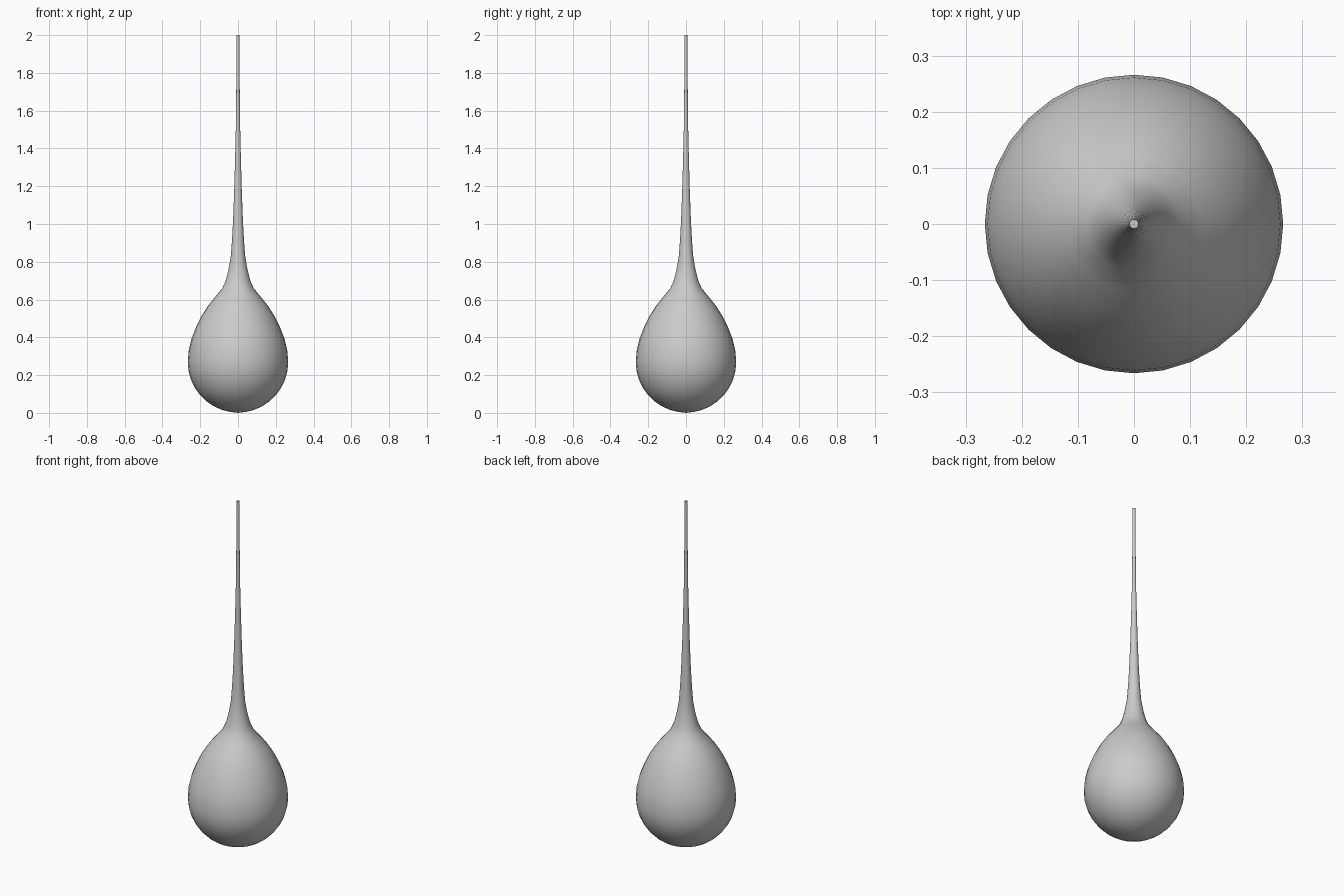
import bpy, bmesh, math

if "Cube" in bpy.data.objects:
    bpy.data.objects.remove(bpy.data.objects["Cube"])

SEGMENTS = 32
R = 0.266

# Profile: round belly, then tapering neck (radius, height)
belly = [(R * math.sin(math.radians(a)), 0.27 - 0.268 * math.cos(math.radians(a)))
         for a in range(10, 91, 10)]
neck = [(0.261, 0.33), (0.247, 0.39), (0.224, 0.45), (0.195, 0.51),
        (0.160, 0.565), (0.120, 0.615), (0.083, 0.66), (0.065, 0.70),
        (0.050, 0.76), (0.038, 0.83), (0.032, 0.91), (0.026, 1.02),
        (0.020, 1.18), (0.015, 1.36), (0.011, 1.53), (0.009, 1.74), (0.008, 2.0)]

# Revolve the profile into rings
bm = bmesh.new()
rings = []
for r, z in belly + neck:
    rings.append([bm.verts.new((r * math.cos(2 * math.pi * i / SEGMENTS),
                                r * math.sin(2 * math.pi * i / SEGMENTS), z))
                  for i in range(SEGMENTS)])
for low, high in zip(rings, rings[1:]):
    for i in range(SEGMENTS):
        j = (i + 1) % SEGMENTS
        bm.faces.new((low[i], low[j], high[j], high[i]))

# Rounded base and flat tip
base = bm.verts.new((0, 0, 0))
for i in range(SEGMENTS):
    bm.faces.new((base, rings[0][(i + 1) % SEGMENTS], rings[0][i]))
bm.faces.new(rings[-1])

mesh = bpy.data.meshes.new("teardrop")
bm.to_mesh(mesh)
bm.free()
drop = bpy.data.objects.new("teardrop", mesh)
bpy.context.collection.objects.link(drop)
bpy.context.view_layer.objects.active = drop
drop.select_set(True)
bpy.ops.object.shade_smooth_by_angle(angle=math.radians(40))
